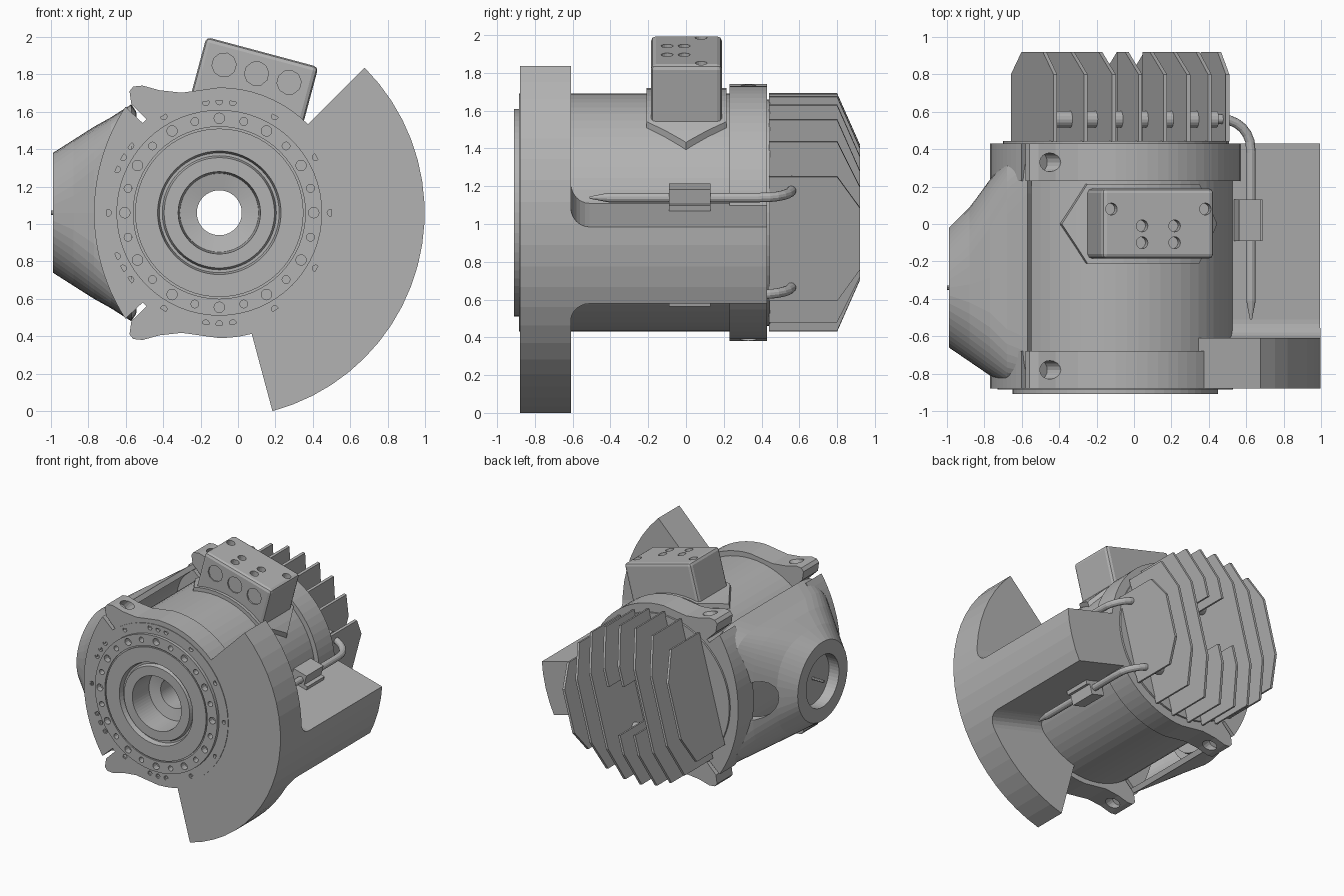
import bpy, bmesh, math
from mathutils import Matrix, Vector

if "Cube" in bpy.data.objects:
    bpy.data.objects.remove(bpy.data.objects["Cube"])

GREY = (0.45, 0.45, 0.45, 1)
metal = bpy.data.materials.new("machined grey")
metal.use_nodes = True
metal.diffuse_color = GREY
metal.node_tree.nodes["Principled BSDF"].inputs["Base Color"].default_value = GREY

# Motor axis runs along y; TILTED turns parts with the weight and connector
LEVEL = Matrix.Translation((-0.1, 0, 1.06))
TILTED = LEVEL @ Matrix.Rotation(math.radians(15), 4, 'Y')


def polar(r, deg):
    return r * math.cos(math.radians(deg)), r * math.sin(math.radians(deg))


def finish(name, bm, frame=TILTED):
    bmesh.ops.recalc_face_normals(bm, faces=bm.faces)
    bm.transform(frame)
    mesh = bpy.data.meshes.new(name)
    bm.to_mesh(mesh)
    bm.free()
    mesh.materials.append(metal)
    obj = bpy.data.objects.new(name, mesh)
    bpy.context.collection.objects.link(obj)
    return obj


def loft(bm, rings, cyclic=False, caps=True):
    vs = [[bm.verts.new(p) for p in ring] for ring in rings]
    n = len(vs[0])
    pairs = list(zip(vs, vs[1:])) + ([(vs[-1], vs[0])] if cyclic else [])
    for a, b in pairs:
        for i in range(n):
            j = (i + 1) % n
            bm.faces.new((a[i], a[j], b[j], b[i]))
    if caps and not cyclic:
        bm.faces.new(vs[0])
        bm.faces.new(vs[-1])


def prism(name, pts, a, b, axis='y', frame=TILTED):
    place = {'x': lambda p, t: (t, p[0], p[1]),
             'y': lambda p, t: (p[0], t, p[1]),
             'z': lambda p, t: (p[0], p[1], t)}[axis]
    bm = bmesh.new()
    loft(bm, [[place(p, t) for p in pts] for t in (a, b)])
    return finish(name, bm, frame)


def revolve(name, profile, frame=LEVEL, segs=64):
    bm = bmesh.new()
    rings = []
    for r, y in profile:
        circle = [polar(r, 360 * i / segs) for i in range(segs)]
        rings.append([(x, y, z) for x, z in circle])
    loft(bm, rings, cyclic=True)
    return finish(name, bm, frame)


def pipe(bm, pts, radii, segs=16):
    pts = [Vector(p) for p in pts]
    rings = []
    for i, p in enumerate(pts):
        t = (pts[min(i + 1, len(pts) - 1)] - pts[max(i - 1, 0)]).normalized()
        ref = Vector((1, 0, 0)) if abs(t.z) > 0.9 else Vector((0, 0, 1))
        v = t.cross(ref).normalized()
        u = v.cross(t)
        circle = [polar(radii[i], 360 * k / segs) for k in range(segs)]
        rings.append([p + u * c + v * s for c, s in circle])
    loft(bm, rings)


def apply(obj, kind, **settings):
    mod = obj.modifiers.new(kind, kind)
    for key, value in settings.items():
        setattr(mod, key, value)
    bpy.context.view_layer.objects.active = obj
    bpy.ops.object.modifier_apply(modifier=mod.name)


def combine(obj, tool, op='DIFFERENCE'):
    apply(obj, 'BOOLEAN', object=tool, operation=op, solver='EXACT')
    bpy.data.objects.remove(tool)


def disc(r, segs=64):
    return [polar(r, 360 * i / segs) for i in range(segs)]


# Motor barrel with grooved front plate and through bore
barrel = revolve("barrel", [
    (.12, .445), (.6, .445), (.6, .43), (.63, .43), (.63, -.885), (.55, -.885),
    (.55, -.91), (.46, -.91), (.46, -.9), (.45, -.9), (.45, -.91), (.33, -.91),
    (.32, -.87), (.305, -.87), (.295, -.9), (.22, -.9), (.21, -.7), (.12, -.68)])
bolts = bmesh.new()
bolt_spots = [(.505, 15 * i, .028 if i % 2 == 0 else .021) for i in range(24)]
bolt_spots += [(.595, 30 * i, .018) for i in range(12)]
bolt_spots += [(.595, a + d, .018) for a in (90, 150, 210, 270) for d in (-7, 7)]
for r, angle, size in bolt_spots:
    x, z = polar(r, angle)
    pipe(bolts, [(x, -1, z), (x, -.86, z)], [size] * 2, 12)
combine(barrel, finish("bolt_cutter", bolts, LEVEL))

# Front and rear flanges with clamp ears
half = [polar(.67, a) for a in range(0, 91, 5)]
half += [(-.2, .642), (-.32, .655), (-.41, .68), (-.46, .675), (-.48, .65),
         (-.47, .58), (-.39, .5), (-.41, .48)]
for a in range(33, -1, -3):
    x, z = polar(1.04, a)
    half.append((.37 - x, z))
outline = half + [(x, -z) for x, z in half[-2:0:-1]]
for name, y0, y1 in (("front_flange", -.88, -.68), ("rear_flange", .23, .43)):
    flange = prism(name, outline, y0, y1, 'y', LEVEL)
    combine(flange, prism("core_cutter", disc(.6), -1, 1, 'y', LEVEL))
    ear = bmesh.new()
    mid = (y0 + y1) / 2
    for s in (1, -1):
        pipe(ear, [(-.2, mid, s * .82), (-.4, mid, s * .61)], [.05] * 2)
    combine(flange, finish("ear_cutter", ear, LEVEL))

# Side housing: rounded rectangle narrowing to a round port
rings = []
for x, y0, y1, h, n in ((-.57, -.87, .42, .58, 8), (-.68, -.86, .35, .51, 6),
                        (-.77, -.81, .24, .46, 4), (-.88, -.735, .09, .39, 2.8),
                        (-.99, -.66, -.02, .32, 2)):
    ring = []
    for i in range(48):
        c, s = polar(1, 7.5 * i)
        cy = math.copysign(abs(c) ** (2 / n), c)
        cz = math.copysign(abs(s) ** (2 / n), s)
        ring.append((x, (y0 + y1) / 2 + cy * (y1 - y0) / 2, 1.06 + cz * h))
    rings.append(ring)
bm = bmesh.new()
loft(bm, rings, caps=False)
housing = finish("side_housing", bm, Matrix())
centre = Vector((-.7, -.3, 1.06))
face = housing.data.polygons[len(housing.data.polygons) // 2]
outward = face.normal.dot(face.center - centre) > 0
apply(housing, 'SOLIDIFY', thickness=.04, offset=-1 if outward else 1)
window = [(x * 1.0 - .78, 1.06 + z * 1.4) for x, z in disc(.11, 20)]
combine(housing, prism("window_cutter", window, -.1, .6, 'y', Matrix()))

# Port ring, floor and centre pin
port_frame = Matrix.Translation((0, -.34, 1.06)) @ Matrix.Rotation(math.radians(-90), 4, 'Z')
revolve("port_ring", [(.32, -.99), (.21, -.99), (.21, -.9), (.3, -.9)], port_frame, 48)
prism("port_floor", disc(.25, 32), -.9, -.88, 'y', port_frame)
prism("port_pin", disc(.012, 8), -1, -.89, 'y', port_frame)

# Counterweight: wide front sector and long bar joined by fillets
R = 1.098
sector = [polar(R, a) for a in range(-60, 61, 6)]
sector += [polar(.62, a) for a in range(60, -61, -6)]
prism("weight_sector", sector, -.88, -.61)
side = [(.43, .21)]
for a in range(0, 91, 15):
    c, s = polar(.1, a)
    side.append((-.51 - s, .31 - c))
side.append((-.62, .31))
side += [(y, -z) for y, z in reversed(side)]
bar = prism("weight_bar", side, .5, 1.2, 'x')
combine(bar, prism("bar_trim", disc(R, 60), -.62, .5), 'INTERSECT')

# Connector box on a pointed saddle
saddle = prism("box_saddle", [(-.43, 0), (-.31, -.21), (.31, -.21), (.43, 0), (.31, .215),
                              (-.31, .215)], .2, .9, 'z')
combine(saddle, prism("saddle_trim", disc(.66), -.5, .5), 'INTERSECT')
box = prism("connector_box", [(-.31, -.185), (.31, -.185), (.31, .19), (-.31, .19)], .5, .89, 'z')
apply(box, 'BEVEL', width=.025, segments=2)
holes = bmesh.new()
for x, y in ((-.26, .08), (.26, .08), (-.09, -.01), (.09, -.01), (-.09, -.1), (.09, -.1)):
    pipe(holes, [(x, y, .84), (x, y, 1)], [.032] * 2)
for x in (-.18, 0, .18):
    pipe(holes, [(x, -.3, .77), (x, -.175, .77)], [.065] * 2, 10)
combine(box, finish("box_cutter", holes))

# Heat sink fins, the middle ones split around the bore
for i in range(8):
    x = -.45 + .14 * i
    h = math.sqrt(.63 ** 2 - x * x)
    c = min(.28, h * .5)
    top = [(.92, h - c), (.8, h), (.44, h)]
    if abs(x) < .15:
        for s in (1, -1):
            part = [(y, s * z) for y, z in [(.44, .19), (.92, .19)] + top]
            prism("split_fin", part, x - .01, x + .01, 'x')
    else:
        low = [(y, -z) for y, z in reversed(top)]
        prism("fin", low + top, x - .01, x + .01, 'x')

# Heat pipes, cables and their clips on both sides of the bar
for s in (1, -1):
    z = s * .265
    bm = bmesh.new()
    pipe(bm, [(-.45, .56, z), (.49, .56, z)], [.045] * 2)
    finish("heat_pipe", bm)
    path = [(.68, -.51), (.68, -.41), (.68, .38)]
    for a in range(15, 91, 15):
        c, k = polar(.16, a)
        path.append((.52 + c, .4 + k))
    path.append((.42, .56))
    bm = bmesh.new()
    pipe(bm, [(x, y, z) for x, y in path], [.006] + [.026] * (len(path) - 1), 12)
    finish("cable", bm)
    clip = [(.6, s * .2), (.75, s * .2), (.75, s * .24), (.72, s * .24),
            (.72, s * .32), (.6, s * .32)]
    prism("cable_clip", clip, -.09, .13)
